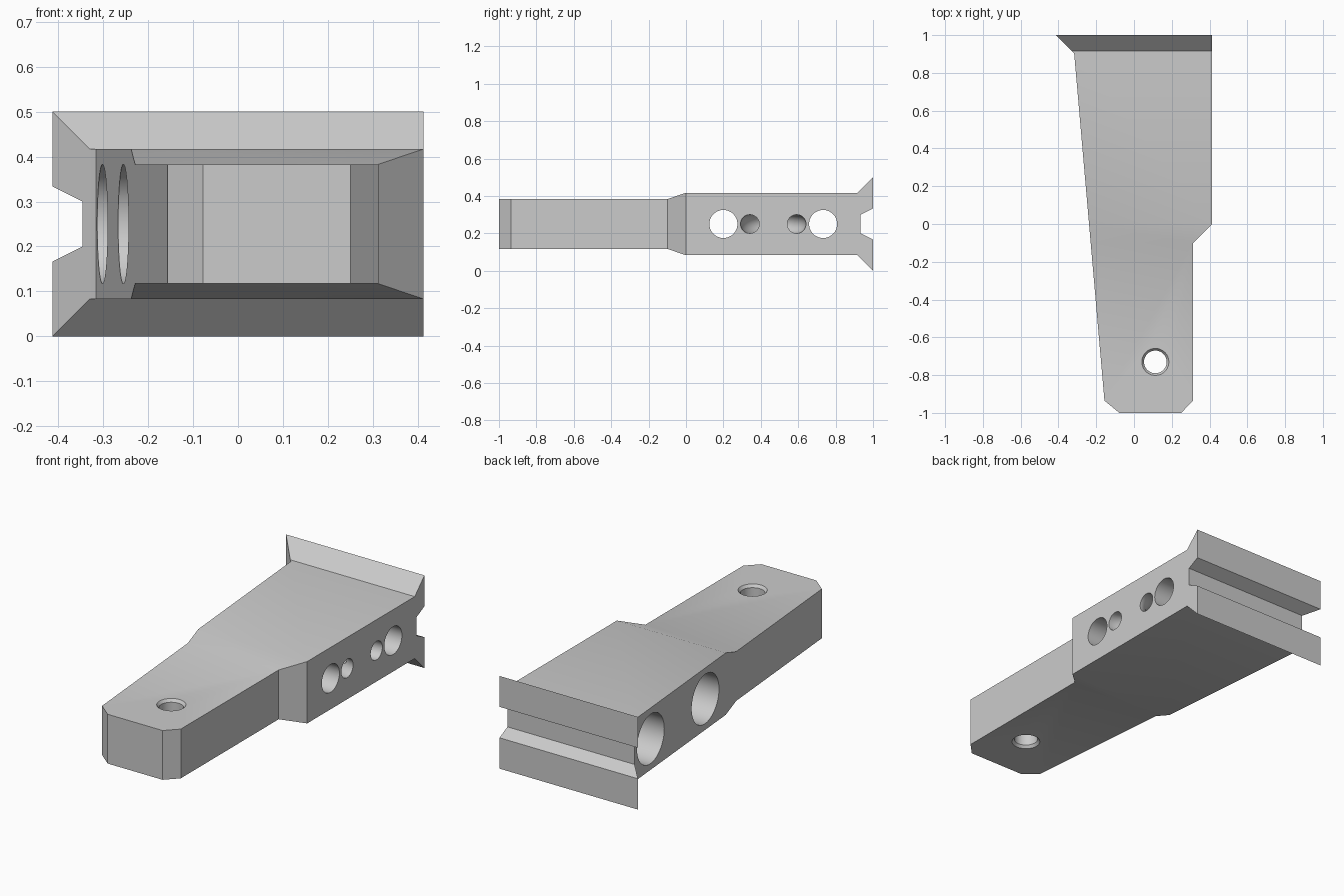
import bpy, bmesh, math
from mathutils import Matrix

cube = bpy.data.objects.get("Cube")
if cube:
    bpy.data.objects.remove(cube, do_unlink=True)

MID = 0.25          # height of the centre plane
SIDE = 0.413        # straight +x side

grey = bpy.data.materials.new("light grey")
grey.use_nodes = True
grey.diffuse_color = (0.6, 0.6, 0.6, 1)
for node in grey.node_tree.nodes:
    if node.type == 'BSDF_PRINCIPLED':
        node.inputs["Base Color"].default_value = grey.diffuse_color


def loft(name, rings, matrix=Matrix()):
    """Closed solid skinned through rings of equal point count."""
    bm = bmesh.new()
    loops = [[bm.verts.new(p) for p in ring] for ring in rings]
    n = len(loops[0])
    for a, b in zip(loops, loops[1:]):
        for i in range(n):
            j = (i + 1) % n
            bm.faces.new((a[i], a[j], b[j], b[i]))
    bm.faces.new(loops[0])
    bm.faces.new(loops[-1])
    bm.transform(matrix)
    bmesh.ops.recalc_face_normals(bm, faces=bm.faces)
    mesh = bpy.data.meshes.new(name)
    bm.to_mesh(mesh)
    bm.free()
    mesh.materials.append(grey)
    obj = bpy.data.objects.new(name, mesh)
    bpy.context.collection.objects.link(obj)
    return obj


def bore(name, profile, matrix):
    """Turned cutter along local z from (radius, height) pairs."""
    angles = [math.tau * i / 64 for i in range(64)]
    return loft(name, [[(r * math.cos(a), r * math.sin(a), h) for a in angles]
                       for r, h in profile], matrix)


def slant(y):
    return -0.238 - 0.0872 * y


# Bracket body: rectangular sections (y, left x, right x, half height)
sections = [
    (-1.0, -0.078, 0.25, 0.133),
    (-0.935, slant(-0.935), 0.313, 0.133),
    (-0.1, slant(-0.1), 0.313, 0.133),
    (0.0, slant(0), SIDE, 0.167),
    (0.903, slant(0.903), SIDE, 0.167),
    (0.917, -0.33, SIDE, 0.167),
    (1.0, -SIDE, SIDE, 0.25),
]
body = loft("bracket_body", [
    [(x0, y, MID - h), (x1, y, MID - h), (x1, y, MID + h), (x0, y, MID + h)]
    for y, x0, x1, h in sections])

# Groove across the back
groove = [(0.933, 0.2), (0.933, 0.3), (1.067, 0.4), (1.067, 0.1)]
groove = [(0.933, -0.05), (0.933, 0.05), (1.067, 0.117), (1.067, -0.117)]
cutters = [loft("groove_cutter", [[(x, y, MID + z) for y, z in groove]
                                  for x in (-0.6, 0.6)])]

# Bolt holes with wide counterbores on the slanted side
for i, y in enumerate((0.2, 0.733)):
    place = Matrix.Translation((0, y, MID)) @ Matrix.Rotation(math.pi / 2, 4, 'Y')
    cutters.append(bore(f"bolt_cutter_{i}", [
        (0.133, -0.6), (0.133, 0.16), (0.075, 0.16), (0.075, 0.6)], place))

# Tip hole with chamfered rims
cutters.append(bore("tip_hole_cutter", [
    (0.083, -0.148), (0.06, -0.118), (0.06, 0.118), (0.083, 0.148)],
    Matrix.Translation((0.113, -0.73, MID))))

# Curved tunnel joining the two small side holes
bpy.ops.mesh.primitive_torus_add(
    location=(SIDE, 0.4665, MID), major_radius=0.125, minor_radius=0.05,
    major_segments=64, minor_segments=32)
tunnel = bpy.context.object
tunnel.name = "tunnel_cutter"
tunnel.data.materials.append(grey)
cutters.append(tunnel)

# Cut everything from the body
bpy.context.view_layer.objects.active = body
for cutter in cutters:
    mod = body.modifiers.new(cutter.name, 'BOOLEAN')
    mod.operation = 'DIFFERENCE'
    mod.solver = 'EXACT'
    mod.object = cutter
    bpy.ops.object.modifier_apply(modifier=mod.name)
for cutter in cutters:
    bpy.data.objects.remove(cutter, do_unlink=True)

bpy.ops.object.select_all(action='DESELECT')
body.select_set(True)
bpy.context.view_layer.objects.active = body
bpy.ops.object.shade_smooth_by_angle(angle=math.radians(20))
